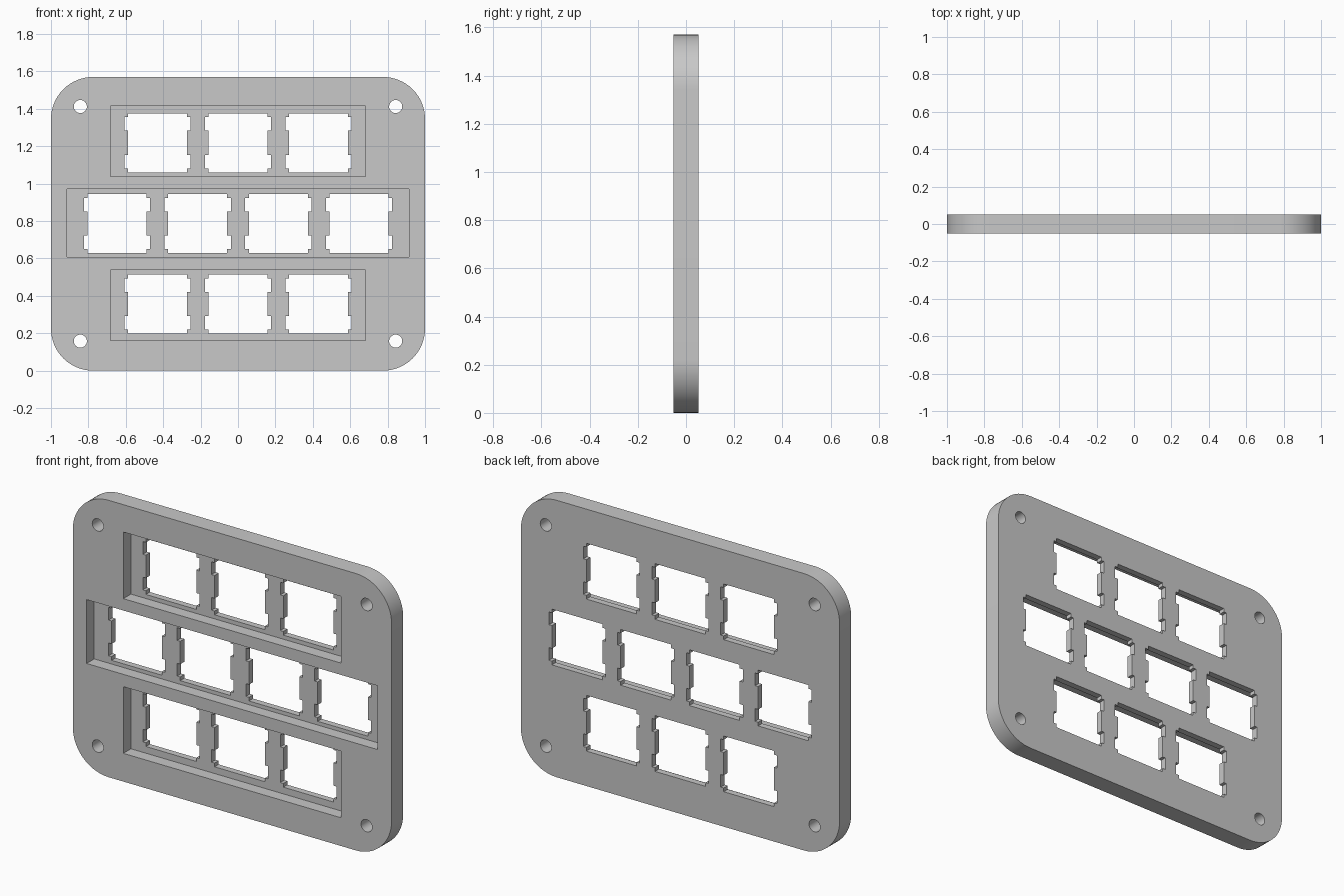
import bpy
import bmesh
from math import cos, sin, pi, radians

if "Cube" in bpy.data.objects:
    bpy.data.objects.remove(bpy.data.objects["Cube"], do_unlink=True)

HALF_W, HEIGHT, HALF_T = 1.0, 1.57, 0.052
MID_Z = HEIGHT / 2
PITCH = 0.431
FLOOR_Y = 0.016          # front surface of the thin web behind the pockets

grey = bpy.data.materials.new("plate grey")
grey.use_nodes = True
grey.diffuse_color = (0.58, 0.58, 0.58, 1)
grey.node_tree.nodes["Principled BSDF"].inputs["Base Color"].default_value = (0.58, 0.58, 0.58, 1)


def prisms(name, outlines, y0, y1):
    """Extrude closed x-z outlines from y0 to y1 into one object."""
    bm = bmesh.new()
    for pts in outlines:
        face = bm.faces.new([bm.verts.new((x, y0, z)) for x, z in pts])
        ext = bmesh.ops.extrude_face_region(bm, geom=[face])["geom"]
        verts = [v for v in ext if isinstance(v, bmesh.types.BMVert)]
        bmesh.ops.translate(bm, verts=verts, vec=(0, y1 - y0, 0))
    bmesh.ops.recalc_face_normals(bm, faces=bm.faces)
    mesh = bpy.data.meshes.new(name)
    bm.to_mesh(mesh)
    bm.free()
    mesh.materials.append(grey)
    obj = bpy.data.objects.new(name, mesh)
    bpy.context.collection.objects.link(obj)
    return obj


def arc(cx, cz, r, start, end, n):
    return [(cx + r * cos(start + (end - start) * i / n),
             cz + r * sin(start + (end - start) * i / n)) for i in range(n + 1)]


def rounded_rect(hw, hh, r, cz):
    pts = []
    for k, (sx, sz) in enumerate([(1, 1), (-1, 1), (-1, -1), (1, -1)]):
        pts += arc(sx * (hw - r), cz + sz * (hh - r), r, k * pi / 2, (k + 1) * pi / 2, 16)
    return pts


def rect(hw, z0, z1):
    return [(-hw, z0), (hw, z0), (hw, z1), (-hw, z1)]


def key_hole(cx, cz):
    """Square opening with two clip notches on each side."""
    a, w, lo, hi = 0.158, 0.177, 0.065, 0.137
    side = [(a, -a), (a, -hi), (w, -hi), (w, -lo), (a, -lo),
            (a, lo), (w, lo), (w, hi), (a, hi), (a, a)]
    return [(cx + x, cz + z) for x, z in side] + [(cx - x, cz - z) for x, z in side]


def cut(target, cutter):
    mod = target.modifiers.new("cut", "BOOLEAN")
    mod.operation = "DIFFERENCE"
    mod.solver = "EXACT"
    mod.object = cutter
    bpy.context.view_layer.objects.active = target
    bpy.ops.object.modifier_apply(modifier=mod.name)
    bpy.data.objects.remove(cutter, do_unlink=True)


# Rounded plate
plate = prisms("key_plate", [rounded_rect(HALF_W, MID_Z, 0.225, MID_Z)], -HALF_T, HALF_T)

# Three shallow pockets sunk into the front
pockets = [rect(0.683, 0.16, 0.538), rect(0.913, 0.608, 0.97), rect(0.683, 1.037, 1.415)]
cut(plate, prisms("pocket_cutter", pockets, -0.2, FLOOR_Y))

# Key openings in rows of three, four and three, plus corner screw holes
openings = []
for row, count in ((-1, 3), (0, 4), (1, 3)):
    for i in range(count):
        openings.append(key_hole((i - (count - 1) / 2) * PITCH, MID_Z + 0.002 + row * PITCH))
for sx in (-1, 1):
    for sz in (-1, 1):
        openings.append(arc(sx * 0.843, MID_Z + sz * 0.627, 0.035, 0, 2 * pi, 32)[:-1])
cut(plate, prisms("opening_cutter", openings, -0.2, 0.2))

# Smooth round walls, crisp edges
bpy.ops.object.select_all(action="DESELECT")
plate.select_set(True)
bpy.context.view_layer.objects.active = plate
bpy.ops.object.shade_smooth_by_angle(angle=radians(30))
